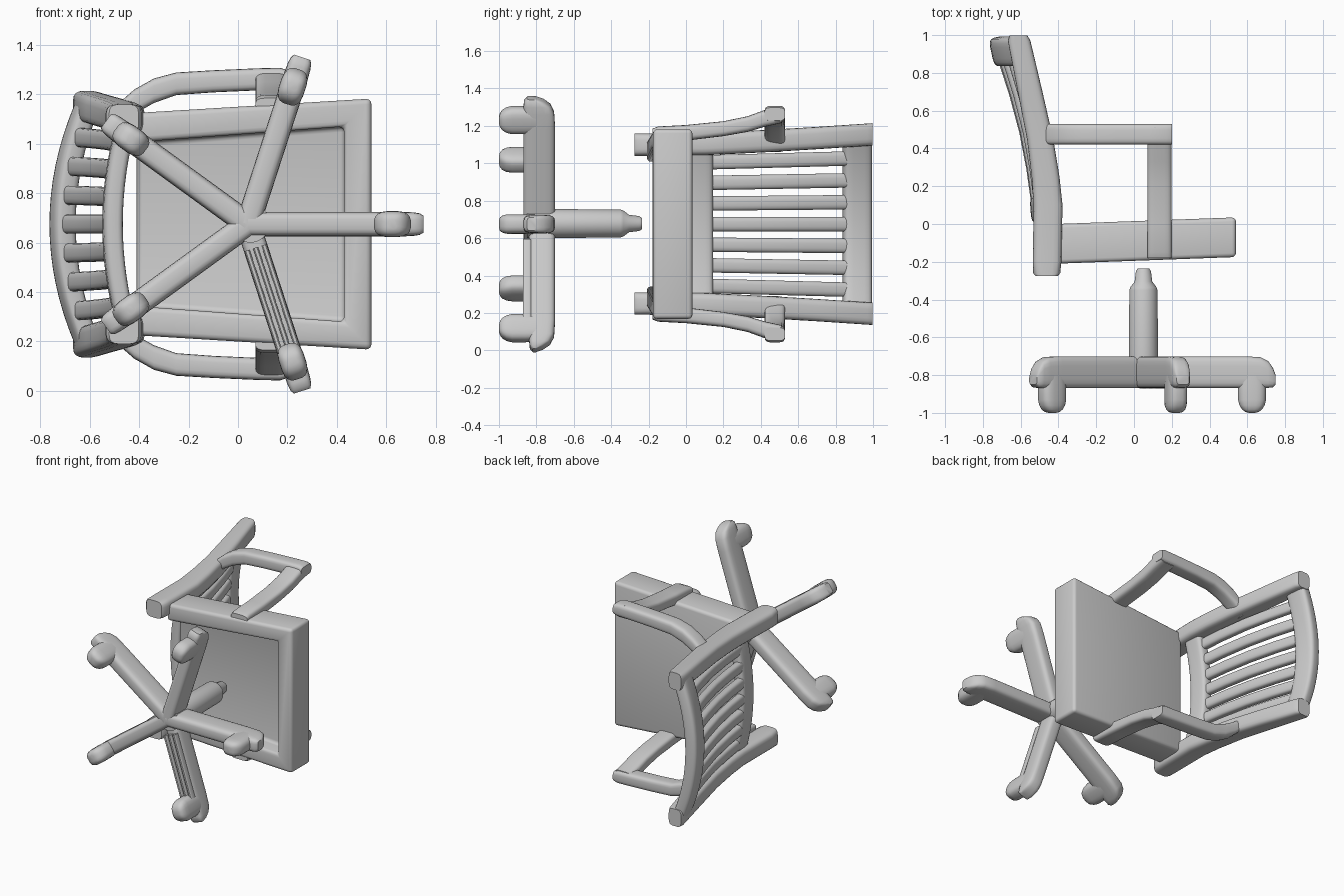
import bpy, bmesh, math
from mathutils import Vector as V

if "Cube" in bpy.data.objects:
    bpy.data.objects.remove(bpy.data.objects["Cube"])

MID = 0.675      # height of the symmetry plane
HUB_X = 0.04

grey = bpy.data.materials.new("plain grey")
grey.diffuse_color = (0.6, 0.6, 0.6, 1)
grey.use_nodes = True
grey.node_tree.nodes["Principled BSDF"].inputs["Base Color"].default_value = grey.diffuse_color


def finish(name, bm):
    bmesh.ops.recalc_face_normals(bm, faces=bm.faces)
    me = bpy.data.meshes.new(name)
    bm.to_mesh(me)
    bm.free()
    me.materials.append(grey)
    ob = bpy.data.objects.new(name, me)
    bpy.context.collection.objects.link(ob)
    bpy.ops.object.select_all(action='DESELECT')
    bpy.context.view_layer.objects.active = ob
    ob.select_set(True)
    return ob


def loft(name, stations, power=4, n=20):
    """Skin rounded sections; each station is (centre, half axis a, half axis b)."""
    bm = bmesh.new()
    rings = []
    for c, a, b in stations:
        ring = []
        for i in range(n):
            t = 2 * math.pi * (i + 0.5) / n
            u, w = math.cos(t), math.sin(t)
            u = math.copysign(abs(u) ** (2 / power), u)
            w = math.copysign(abs(w) ** (2 / power), w)
            ring.append(bm.verts.new(V(c) + V(a) * u + V(b) * w))
        rings.append(ring)
    for r, s in zip(rings, rings[1:]):
        for i in range(n):
            j = (i + 1) % n
            bm.faces.new((r[i], r[j], s[j], s[i]))
    bm.faces.new(rings[0])
    bm.faces.new(rings[-1])
    ob = finish(name, bm)
    bpy.ops.object.shade_smooth_by_angle(angle=math.radians(40))
    return ob


def wedge(name, back, front):
    """Block between two ends, each (x, y low, y high, half width)."""
    bm = bmesh.new()
    ends = []
    for x, lo, hi, w in (back, front):
        ends.append([bm.verts.new((x, y, MID + z)) for y, z in
                     ((lo, -w), (hi, -w), (hi, w), (lo, w))])
    bm.faces.new(ends[0])
    bm.faces.new(ends[1])
    for i in range(4):
        j = (i + 1) % 4
        bm.faces.new((ends[0][i], ends[0][j], ends[1][j], ends[1][i]))
    return finish(name, bm)


# Seat: tapered block hollowed from below, open at the rear
cutter = wedge("seat_hollow", (-0.5, -0.4, -0.08, 0.325), (0.43, -0.4, -0.06, 0.395))
seat = wedge("seat", (-0.41, -0.21, 0.0, 0.45), (0.54, -0.175, 0.035, 0.508))
cut = seat.modifiers.new("hollow", 'BOOLEAN')
cut.object = cutter
cut.solver = 'EXACT'
bpy.ops.object.modifier_apply(modifier="hollow")
bpy.data.objects.remove(cutter)
bev = seat.modifiers.new("soft edges", 'BEVEL')
bev.width = 0.022
bev.segments = 3
bpy.ops.object.modifier_apply(modifier="soft edges")
bpy.ops.object.shade_smooth_by_angle(angle=math.radians(40))

for s, side in ((1, "left"), (-1, "right")):
    # Back stile: (y, x, half depth, offset from middle)
    stile = [(-0.275, -0.462, 0.06, 0.425), (-0.26, -0.462, 0.072, 0.425),
             (-0.2, -0.46, 0.076, 0.425), (0.1, -0.455, 0.077, 0.428),
             (0.25, -0.468, 0.074, 0.435), (0.45, -0.497, 0.07, 0.445),
             (0.7, -0.55, 0.066, 0.46), (0.97, -0.608, 0.06, 0.478),
             (0.998, -0.612, 0.048, 0.48)]
    loft(side + "_back_stile",
         [((x, y, MID + s * d), (h, 0, 0), (0, 0, 0.06)) for y, x, h, d in stile])

    # Arm rest: (x, offset, half width), bowed outwards
    arm = [(-0.5, 0.43, 0.045), (-0.42, 0.495, 0.05), (-0.34, 0.54, 0.05),
           (-0.25, 0.568, 0.046), (-0.1, 0.578, 0.045), (0.08, 0.586, 0.045),
           (0.17, 0.588, 0.045), (0.2, 0.588, 0.035)]
    loft(side + "_arm_rest",
         [((x, 0.475, MID + s * d), (0, 0.055, 0), (0, 0, h)) for x, d, h in arm])

    # Arm post: (y, offset, half thickness)
    post = [(-0.18, 0.475, 0.035), (-0.15, 0.48, 0.042), (0.0, 0.488, 0.042),
            (0.2, 0.51, 0.04), (0.33, 0.535, 0.042), (0.42, 0.565, 0.045),
            (0.51, 0.585, 0.045)]
    loft(side + "_arm_post",
         [((0.135, y, MID + s * d), (0.065, 0, 0), (0, 0, h)) for y, d, h in post])

# Curved rails of the back
steps = [i / 8 for i in range(-8, 9)]
loft("top_rail", [((-0.71 + 0.1 * t * t, 0.915, MID + 0.48 * t),
                   (0.045, 0.01, 0), (-0.016, 0.075, 0)) for t in steps])
loft("lower_rail", [((-0.508 + 0.06 * t * t, 0.075, MID + 0.42 * t),
                     (0.04, 0, 0), (-0.005, 0.07, 0)) for t in steps])

# Seven fanned slats
for k in range(-3, 4):
    bow = (k / 4) ** 2
    low = V((-0.515 + 0.06 * bow, 0.1, MID + 0.11 * k))
    high = V((-0.695 + 0.09 * bow, 0.88, MID + 0.117 * k))
    loft("back_slat", [(low.lerp(high, t) + V((0.025 * math.sin(math.pi * t), 0, 0)),
                        (0.028, 0.005, 0), (0, 0, 0.039))
                       for t in (0, 0.25, 0.5, 0.75, 1)], power=3, n=16)

# Central column
loft("column", [((HUB_X + 0.01, y, MID + 0.003), (r, 0, 0), (0, 0, r)) for y, r in
                ((-0.85, 0.078), (-0.72, 0.078), (-0.35, 0.075), (-0.335, 0.07),
                 (-0.305, 0.047), (-0.25, 0.04), (-0.235, 0.03))], power=2, n=28)

# Five star legs with a caster under each tip
for k in range(5):
    a = math.radians(72 * k)
    out, across = V((math.cos(a), 0, math.sin(a))), V((-math.sin(a), 0, math.cos(a)))
    hub = V((HUB_X, 0, MID))
    ribbed = k == 4
    # (distance, y low, y high, half width)
    leg = [(0, -0.87, -0.7, 0.05), (0.55, -0.87, -0.7, 0.05), (0.63, -0.87, -0.705, 0.05),
           (0.67, -0.868, -0.725, 0.048), (0.695, -0.865, -0.76, 0.044),
           (0.71, -0.85, -0.8, 0.035)]
    lift = 0.03 if ribbed else 0
    loft("base_leg", [(hub + out * r + V((0, (lo + lift + hi) / 2, 0)),
                       (0, (hi - lo - lift) / 2, 0), across * w) for r, lo, hi, w in leg])
    if ribbed:
        for o in (-0.036, 0, 0.036):
            loft("leg_rib", [(hub + out * r + across * o + V((0, -0.85, 0)),
                              (0, 0.022, 0), across * 0.011) for r in (0.1, 0.6)], n=12)
    wheel = [(-0.8, 0.07, 0.05), (-0.86, 0.075, 0.053), (-0.93, 0.075, 0.053),
             (-0.96, 0.067, 0.052), (-0.982, 0.053, 0.046), (-0.995, 0.035, 0.036),
             (-1.0, 0.015, 0.02)]
    loft("caster", [(hub + out * 0.585 + V((0, y, 0)), out * r, across * w)
                    for y, r, w in wheel], power=3)
